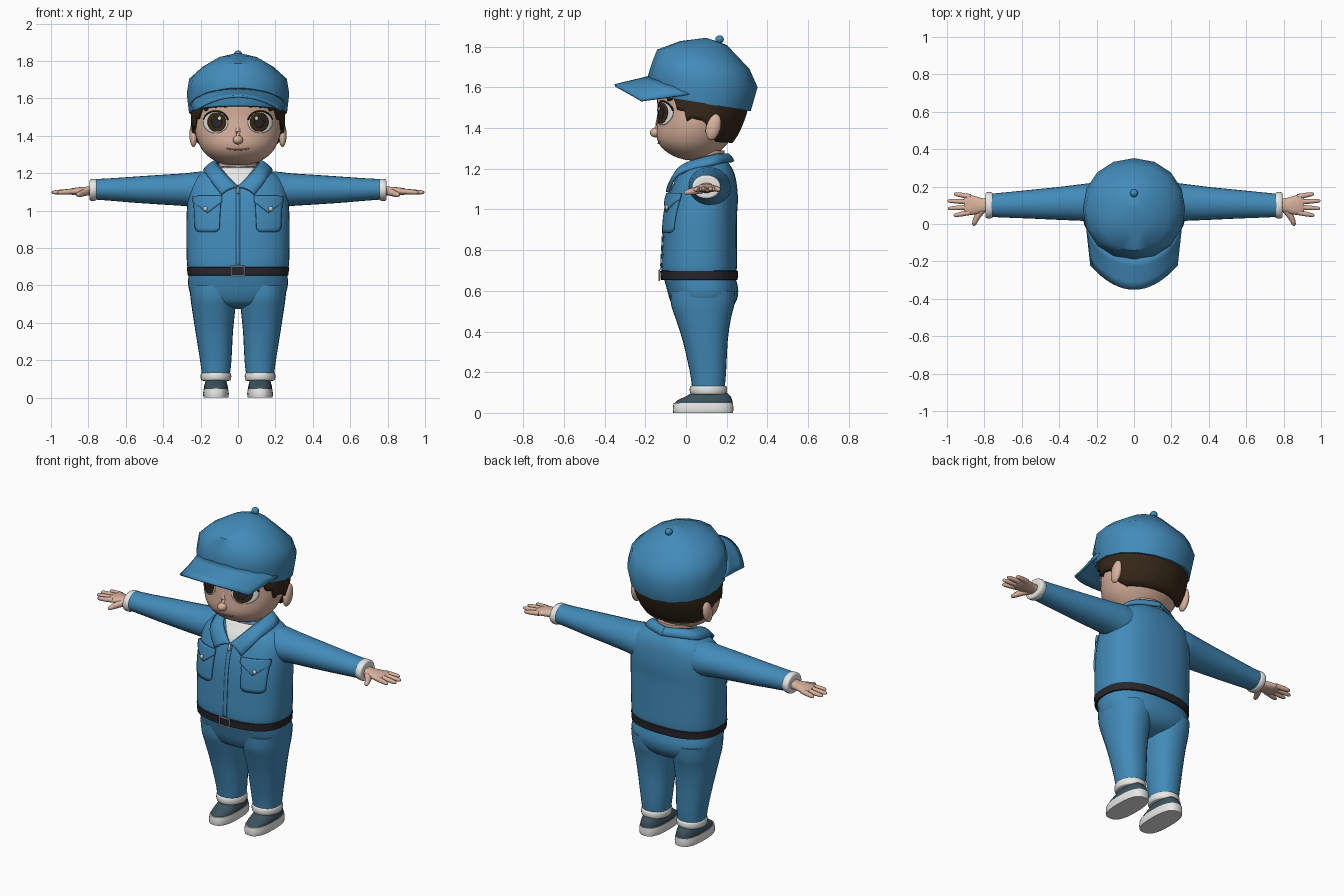
import bpy, bmesh, math
from mathutils import Vector

if "Cube" in bpy.data.objects:
    bpy.data.objects.remove(bpy.data.objects["Cube"])


def material(name, rgb):
    m = bpy.data.materials.new(name)
    m.diffuse_color = (*rgb, 1)
    m.use_nodes = True
    m.node_tree.nodes["Principled BSDF"].inputs["Base Color"].default_value = m.diffuse_color
    return m


BLUE = material("work_blue", (0.055, 0.26, 0.49))
SKIN = material("skin", (0.70, 0.45, 0.34))
HAIR = material("dark_brown_hair", (0.035, 0.021, 0.009))
WHITE = material("white", (0.80, 0.80, 0.79))
IRIS = material("iris_brown", (0.045, 0.022, 0.008))
BLACK = material("belt_black", (0.02, 0.02, 0.026))
SLATE = material("shoe_slate", (0.045, 0.085, 0.11))
METAL = material("silver", (0.60, 0.60, 0.60))
LIP = material("lip_brown", (0.36, 0.17, 0.12))


def finish(name, verts, faces, mat, mirror=False, thick=0, front=False, angle=42):
    bm = bmesh.new()
    vs = [bm.verts.new(v) for v in verts]
    for f in faces:
        bm.faces.new([vs[i] for i in f])
    bmesh.ops.remove_doubles(bm, verts=bm.verts, dist=1e-5)
    bmesh.ops.recalc_face_normals(bm, faces=bm.faces)
    if front and sum(f.normal.y * f.calc_area() for f in bm.faces) > 0:
        bmesh.ops.reverse_faces(bm, faces=bm.faces)
    me = bpy.data.meshes.new(name)
    bm.to_mesh(me)
    bm.free()
    me.materials.append(mat)
    ob = bpy.data.objects.new(name, me)
    bpy.context.collection.objects.link(ob)
    bpy.ops.object.select_all(action='DESELECT')
    ob.select_set(True)
    bpy.context.view_layer.objects.active = ob
    bpy.ops.object.shade_smooth_by_angle(angle=math.radians(angle))
    if thick:
        s = ob.modifiers.new("Thickness", 'SOLIDIFY')
        s.thickness, s.offset = thick, 0
    if mirror:
        ob.modifiers.new("Mirror", 'MIRROR')
    return ob


def smooth(keys, steps=4):
    """Catmull-Rom interpolation of tuples."""
    out = []
    for i in range(len(keys) - 1):
        a, b, c, d = (keys[min(max(j, 0), len(keys) - 1)] for j in (i - 1, i, i + 1, i + 2))
        for k in range(steps):
            t = k / steps
            out.append(tuple(0.5 * (2 * q + (r - p) * t + (2 * p - 5 * q + 4 * r - s) * t * t
                                    + (3 * q - p - 3 * r + s) * t ** 3)
                             for p, q, r, s in zip(a, b, c, d)))
    return out + [tuple(keys[-1])]


def fb(z, front, back, rx, slope=0):
    """Ring given by its front and back limits."""
    return (z, 0, (front + back) / 2, rx, (back - front) / 2, slope)


def grid_faces(rows, n, wrap):
    return [(i * n + j, i * n + (j + 1) % n, (i + 1) * n + (j + 1) % n, (i + 1) * n + j)
            for i in range(rows - 1) for j in range(n if wrap else n - 1)]


def loft(name, keys, mat, axis='z', n=28, e=2.0, steps=4, mirror=False):
    """Skin of superellipse rings (t, cu, cv, ru, rv[, slope])."""
    rings, verts = smooth(keys, steps), []
    for r in rings:
        for j in range(n):
            c, s = math.cos(2 * math.pi * j / n), math.sin(2 * math.pi * j / n)
            u = math.copysign(abs(c) ** (2 / e), c) * r[3]
            v = math.copysign(abs(s) ** (2 / e), s) * r[4]
            t = r[0] + (r[5] * v if len(r) > 5 else 0)
            verts.append((r[1] + u, r[2] + v, t) if axis == 'z' else (t, r[1] + u, r[2] + v))
    last = (len(rings) - 1) * n
    faces = grid_faces(len(rings), n, True) + [tuple(range(n)), tuple(range(last, last + n))]
    return finish(name, verts, faces, mat, mirror)


def tube(name, pts, radii, mat, n=10, mirror=False):
    """Round tube through points with a radius at each."""
    P, verts = [Vector(p) for p in pts], []
    for i, p in enumerate(P):
        d = (P[min(i + 1, len(P) - 1)] - P[max(i - 1, 0)]).normalized()
        a = d.cross(Vector((0.03, 0.31, 0.95))).normalized()
        b = d.cross(a)
        r = radii[i] if isinstance(radii, (list, tuple)) else radii
        verts += [p + r * (a * math.cos(2 * math.pi * k / n) + b * math.sin(2 * math.pi * k / n))
                  for k in range(n)]
    last = (len(P) - 1) * n
    faces = grid_faces(len(P), n, True) + [tuple(range(n)), tuple(range(last, last + n))]
    return finish(name, verts, faces, mat, mirror)


def ring_at(rings, z):
    for a, b in zip(rings, rings[1:]):
        if z <= b[0]:
            k = min(max((z - a[0]) / (b[0] - a[0]), 0), 1)
            return [p + (q - p) * k for p, q in zip(a, b)]
    return rings[-1]


def front_y(rings, e, x, z):
    r = ring_at(rings, z)
    return r[2] - r[4] * max(1 - min(abs(x) / r[3], 1) ** e, 0) ** (1 / e)


def patch(name, fn, surf, off, mat, thick=0.004, nu=12, nv=8, mirror=True):
    """Thin plate following the front of a body."""
    verts = []
    for i in range(nv + 1):
        for j in range(nu + 1):
            x, z = fn(j / nu, i / nv)
            verts.append((x, surf(x, z) - off, z))
    return finish(name, verts, [f for f in grid_faces(nv + 1, nu + 1, False)], mat, mirror, thick, True)


def disc(x0, z0, rx, rz):
    return lambda u, v: (x0 + rx * v * math.cos(2 * math.pi * u), z0 + rz * v * math.sin(2 * math.pi * u))


def ball(name, loc, size, mat, mirror=False, tilt=0):
    bm = bmesh.new()
    bmesh.ops.create_uvsphere(bm, u_segments=16, v_segments=10, radius=1)
    ct, st = math.cos(tilt), math.sin(tilt)
    vs = []
    for v in bm.verts:
        x, y, z = (c * s for c, s in zip(v.co, size))
        vs.append((loc[0] + x, loc[1] + y * ct - z * st, loc[2] + y * st + z * ct))
    fs = [tuple(v.index for v in f.verts) for f in bm.faces]
    bm.free()
    return finish(name, vs, fs, mat, mirror)


# Head, nose, ears, neck
head_keys = [fb(1.243, .0, .10, .05), fb(1.262, -.06, .14, .115), fb(1.30, -.115, .18, .17),
             fb(1.35, -.143, .225, .206), fb(1.42, -.143, .26, .230), fb(1.50, -.14, .285, .235),
             fb(1.58, -.142, .285, .227), fb(1.67, -.10, .24, .19), fb(1.74, -.02, .16, .10)]
head_rings = smooth(head_keys)
face = lambda x, z: front_y(head_rings, 2, x, z)
loft("head", head_keys, SKIN, n=40)
ball("nose", (0, -.148, 1.378), (.027, .03, .024), SKIN)
tube("nose_bridge", [(0, -.128, 1.47), (0, -.134, 1.42), (0, -.148, 1.385)], [.012, .016, .02], SKIN)
ball("ear", (.238, .135, 1.405), (.022, .036, .066), SKIN, True, -.25)
loft("neck", [fb(1.14, .015, .19, .10), fb(1.2, .015, .19, .10), fb(1.29, .02, .19, .105)], SKIN)

# Eyes, brows, mouth
patch("eye_white", disc(.119, 1.472, .066, .058), face, .003, WHITE, nu=28)
patch("iris", disc(.113, 1.474, .049, .052), face, .006, IRIS, nu=28)
patch("pupil", disc(.113, 1.474, .027, .030), face, .009, BLACK, nu=20)
patch("eye_glint", disc(.098, 1.494, .009, .010), face, .012, WHITE, nu=12, nv=3)


def face_line(name, xz, r, mat, mirror):
    tube(name, [(x, face(x, z) - .003, z) for x, z in xz], r, mat, 6, mirror)


arc = [math.radians(12 + 13 * i) for i in range(13)]
face_line("upper_lash", [(.119 + .066 * math.cos(a), 1.473 + .059 * math.sin(a)) for a in arc], .005, BLACK, True)
face_line("eyebrow", [(.06 + .013 * i, 1.552 + .012 * math.sin(math.pi * i / 10)) for i in range(11)],
          [.002 + .004 * math.sin(math.pi * i / 10) for i in range(11)], HAIR, True)
face_line("mouth", [(.01 * i, 1.325 + .0002 * i * i) for i in range(-6, 7)], .0035, LIP, False)

# Hair shell with a jagged fringe, sideburns and a lower nape
edge = [(0, 1.575), (38, 1.565), (55, 1.53), (72, 1.455), (98, 1.435), (112, 1.36), (125, 1.335), (181, 1.33)]


def hair_edge(deg):
    for (a, za), (b, zb) in zip(edge, edge[1:]):
        if deg <= b:
            return za + (zb - za) * (deg - a) / (b - a)


hair, N = [], 72
for i in range(9):
    for j in range(N):
        deg = 360 * j / N
        d = min(deg, 360 - deg)
        lo = hair_edge(d) + (0.018 * (j % 3 - 1) if d < 85 else 0)
        z = lo + (1.63 - lo) * i / 8
        r, a = ring_at(head_rings, z), math.radians(deg)
        o = .008 if d < 100 else .012
        hair.append(((r[3] + o) * math.sin(a), r[2] - (r[4] + o) * math.cos(a), z))
finish("hair", hair, grid_faces(9, N, True), HAIR, thick=.016)

# Cap crown, brim and button
loft("cap_crown", [fb(1.522, -.168, .318, .262, -.16), fb(1.625, -.19, .352, .274, -.09),
                   fb(1.705, -.168, .312, .261, -.06), fb(1.770, -.142, .252, .188, -.08),
                   fb(1.818, -.03, .20, .105, -.08), fb(1.842, .085, .105, .01)],
     BLUE, n=16, e=2.1, steps=1)
brim = []
for i in range(5):
    for j in range(17):
        u, v = j / 8 - 1, i / 4
        a = math.radians(76) * u
        root = Vector((.262 * math.sin(a), .08 - .262 * math.cos(a), 1.65 - .085 * u * u))
        tip = Vector((.23 * u, -.35 + .13 * u * u, 1.61 - .075 * u * u))
        brim.append(root.lerp(tip, v))
finish("cap_brim", brim, grid_faces(5, 17, False), BLUE, thick=.012)
ball("cap_button", (0, .165, 1.836), (.021, .021, .02), BLUE)

# Jacket body and sleeves
body_keys = [fb(.688, -.118, .247, .268), fb(.72, -.122, .250, .273), fb(.80, -.118, .25, .276),
             fb(.95, -.108, .25, .276), fb(1.05, -.09, .255, .270), fb(1.12, -.065, .25, .262),
             fb(1.17, -.04, .24, .235), fb(1.205, -.012, .225, .19), fb(1.235, .008, .205, .125)]
body_rings = smooth(body_keys)
chest = lambda x, z: front_y(body_rings, 2.5, x, z)
loft("jacket_body", body_keys, BLUE, n=40, e=2.5)
loft("sleeve", [(.13, .115, 1.105, .10, .100), (.21, .115, 1.110, .105, .098), (.28, .115, 1.112, .098, .088),
                (.40, .110, 1.112, .088, .080), (.55, .106, 1.112, .077, .070), (.68, .102, 1.113, .068, .060),
                (.765, .10, 1.114, .062, .055)], BLUE, 'x', 24, mirror=True)
loft("sleeve_cuff", [(.755, .10, 1.112, .058, .048), (.758, .10, 1.112, .067, .056), (.775, .10, 1.111, .071, .059),
                     (.792, .10, 1.110, .066, .054), (.794, .10, 1.11, .045, .035)], WHITE, 'x', 24, mirror=True)

# Hands
loft("palm", [(.77, .10, 1.107, .036, .027), (.81, .10, 1.105, .038, .023), (.85, .10, 1.104, .049, .021),
              (.89, .104, 1.102, .055, .017), (.91, .105, 1.101, .046, .010)], SKIN, 'x', 20, 2.3, mirror=True)
for nm, y0, x1, y1 in (("index", .062, .965, .045), ("middle", .09, .995, .083),
                       ("ring", .118, .997, .124), ("little", .146, .963, .162)):
    q = [Vector((.875, y0, 1.103)).lerp(Vector((x1, y1, 1.097)), k) for k in (0, .5, .85, .96, 1)]
    tube(nm + "_finger", q, [.0145, .0135, .011, .008, .003], SKIN, mirror=True)
tube("thumb", [(.81, .078, 1.10), (.835, .045, 1.092), (.850, .015, 1.086), (.856, -.004, 1.083), (.857, -.01, 1.082)],
     [.02, .018, .014, .010, .003], SKIN, mirror=True)

# Collar, shirt and zip
inner = smooth([(0, .195, 1.268), (.11, .13, 1.262), (.088, -.01, 1.215), (0, -.076, 1.125)], 6)
outer = smooth([(0, .232, 1.235), (.17, .14, 1.222), (.155, -.035, 1.175), (.088, -.092, 1.085)], 6)
collar = [Vector(a).lerp(Vector(b), k / 3) + Vector((0, 0, .012 * math.sin(math.pi * k / 3)))
          for k in range(4) for a, b in zip(inner, outer)]
finish("collar", collar, grid_faces(4, len(inner), False), BLUE, True, .016)
patch("shirt", lambda u, v: ((2 * u - 1) * .092 * v, 1.12 + .11 * v), chest, .005, WHITE, mirror=False)
patch("zip_placket", lambda u, v: ((2 * u - 1) * .011, .70 + .42 * v), chest, .003, BLUE, nu=2, nv=16, mirror=False)
patch("zip_pull", lambda u, v: ((2 * u - 1) * .006, 1.09 + .045 * v), chest, .012, METAL, .008, 2, 3, False)

# Chest pockets with pointed flaps and studs
patch("pocket", lambda u, v: (.163 + (2 * u - 1) * (.064 + .008 * v),
                              .885 + .018 * abs(2 * u - 1) ** 6 * (1 - v) + .175 * v), chest, .006, BLUE, .012)
patch("pocket_flap", lambda u, v: (.163 + (2 * u - 1) * .077,
                                   1.078 * v + (1 - v) * (1.047 - .060 * (1 - abs(2 * u - 1)))), chest, .014, BLUE, .012)
ball("pocket_stud", (.175, chest(.175, 1.01) - .021, 1.01), (.013, .009, .013), METAL, True)

# Belt and buckle frame
loft("belt", [fb(.652, -.112, .245, .262), fb(.655, -.124, .254, .270), fb(.697, -.127, .256, .273),
              fb(.701, -.112, .245, .265)], BLACK, n=40, e=2.5, steps=1)
w, z0, z1 = .034, .652, .701
corners = [(-w, -.131, z0), (w, -.131, z0), (w, -.131, z1), (-w, -.131, z1)]
for k, nm in enumerate(("bottom", "right", "top", "left")):
    tube("buckle_" + nm, [corners[k], corners[(k + 1) % 4]], .0045, METAL, 6)

# Trousers: hips and tapering legs
loft("trouser_hips", [fb(.475, .03, .13, .06), fb(.50, -.045, .205, .17), fb(.545, -.075, .245, .245),
                      fb(.60, -.092, .257, .266), fb(.66, -.108, .245, .264)], BLUE, n=40, e=2.4)
loft("trouser_leg", [(.115, .118, .11, .074, .079), (.20, .119, .108, .084, .089), (.35, .127, .095, .100, .110),
                     (.46, .130, .085, .114, .135), (.53, .132, .082, .122, .155), (.60, .134, .082, .126, .160)],
     BLUE, n=28, e=2.2, mirror=True)
loft("trouser_cuff", [(.090, .118, .11, .066, .075), (.094, .118, .11, .078, .087), (.112, .118, .11, .082, .092),
                      (.131, .118, .11, .079, .088), (.134, .118, .11, .066, .075)], WHITE, n=28, mirror=True)

# Shoes
loft("shoe_sole", [(0, .118, .084, .066, .147), (.02, .118, .084, .069, .149), (.048, .118, .085, .065, .146)],
     WHITE, n=28, e=2.6, steps=2, mirror=True)
loft("shoe_upper", [(.044, .118, .086, .063, .144), (.062, .118, .093, .063, .134), (.080, .118, .108, .058, .112),
                    (.100, .118, .116, .053, .085), (.118, .118, .116, .050, .075)],
     SLATE, n=28, e=2.4, steps=3, mirror=True)
